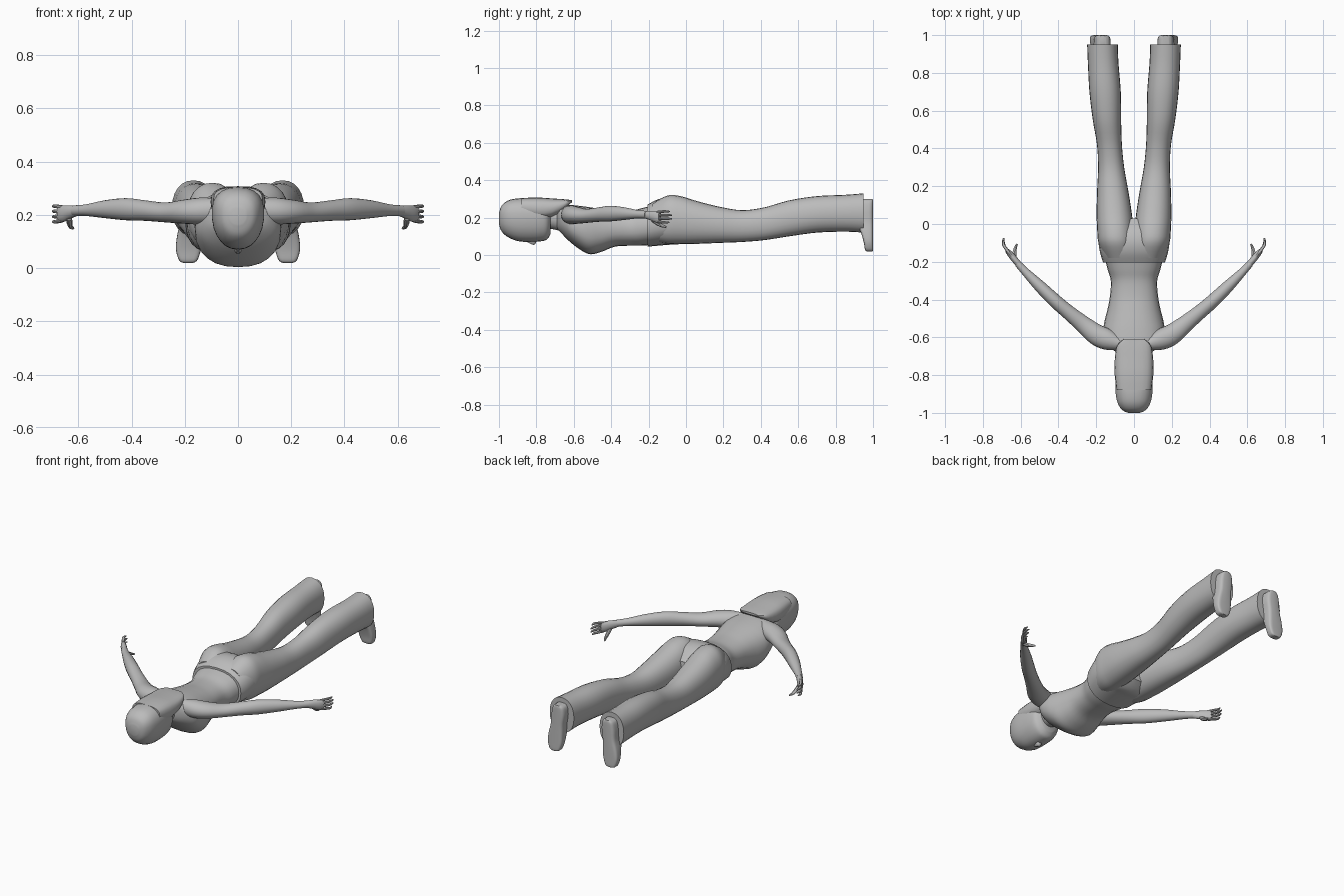
import bpy, bmesh, math
from mathutils import Vector

mat = bpy.data.materials.new("plain grey")
mat.diffuse_color = (0.5, 0.5, 0.5, 1)


def spline(rows, steps):
    """Catmull-Rom interpolation of section rows."""
    out = []
    for i in range(len(rows) - 1):
        a, b = rows[max(i - 1, 0)], rows[i]
        c, d = rows[i + 1], rows[min(i + 2, len(rows) - 1)]
        for s in range(steps):
            t = s / steps
            out.append([0.5 * (2 * q + (r - p) * t + (2 * p - 5 * q + 4 * r - w) * t * t
                               + (3 * q - p - 3 * r + w) * t ** 3)
                        for p, q, r, w in zip(a, b, c, d)])
    return out + [list(rows[-1])]


def loft(name, rows, sides=24, steps=4, power=2.0, taper=0.0, mirror=False, upright=False):
    """Skin rounded sections; each row is x, y, z low, z high, half width."""
    pts = spline(rows, steps) if steps > 1 else rows
    bm = bmesh.new()
    rings = []
    for i, (x, y, lo, hi, hw) in enumerate(pts):
        p, n = pts[max(i - 1, 0)], pts[min(i + 1, len(pts) - 1)]
        t = Vector((n[0] - p[0], n[1] - p[1]))
        # body sections stay square to y, arms follow their path
        t = t.normalized() if abs(t.x) > 0.4 * abs(t.y) else Vector((0, 1))
        ring = []
        for k in range(sides):
            a = 2 * math.pi * k / sides
            c, s = math.cos(a), math.sin(a)
            u = math.copysign(abs(c) ** (2 / power), c) * hw * (1 + taper * s)
            v = math.copysign(abs(s) ** (2 / power), s)
            co = Vector((x + t.y * u, y - t.x * u, (lo + hi) / 2 + v * (hi - lo) / 2))
            ring.append(bm.verts.new((co.x, co.z, co.y) if upright else co))
        rings.append(ring)
    for r, q in zip(rings, rings[1:]):
        for k in range(sides):
            j = (k + 1) % sides
            bm.faces.new((r[k], r[j], q[j], q[k]))
    bm.faces.new(rings[0])
    bm.faces.new(rings[-1])
    bmesh.ops.recalc_face_normals(bm, faces=bm.faces)
    me = bpy.data.meshes.new(name)
    bm.to_mesh(me)
    bm.free()
    me.materials.append(mat)
    ob = bpy.data.objects.new(name, me)
    bpy.context.collection.objects.link(ob)
    bpy.ops.object.select_all(action='DESELECT')
    ob.select_set(True)
    bpy.context.view_layer.objects.active = ob
    bpy.ops.object.shade_smooth_by_angle(angle=math.radians(40))
    if mirror:
        ob.modifiers.new("mirror", 'MIRROR')
    return ob


# Torso, chest facing down
loft("torso", [
    (0, -0.69, 0.14, 0.265, 0.06), (0, -0.665, 0.115, 0.268, 0.115),
    (0, -0.62, 0.07, 0.268, 0.155), (0, -0.56, 0.025, 0.262, 0.162),
    (0, -0.51, 0.004, 0.255, 0.155), (0, -0.45, 0.018, 0.245, 0.14),
    (0, -0.38, 0.045, 0.235, 0.127), (0, -0.3, 0.05, 0.235, 0.123),
    (0, -0.24, 0.05, 0.25, 0.14), (0, -0.18, 0.055, 0.265, 0.155)], power=2.3)

# Neck
loft("neck", [(0, -0.79, 0.15, 0.26, 0.055), (0, -0.72, 0.14, 0.262, 0.055),
              (0, -0.64, 0.12, 0.262, 0.07)])

# Head, nose and hair
loft("head", [
    (0, -1.0, 0.165, 0.225, 0.03), (0, -0.985, 0.125, 0.265, 0.062),
    (0, -0.95, 0.095, 0.292, 0.085), (0, -0.9, 0.075, 0.303, 0.096),
    (0, -0.84, 0.07, 0.304, 0.098), (0, -0.78, 0.073, 0.302, 0.095),
    (0, -0.745, 0.082, 0.298, 0.085), (0, -0.725, 0.11, 0.28, 0.06)],
    power=2.3, taper=0.14)
loft("nose", [(0, -0.86, 0.075, 0.11, 0.008), (0, -0.815, 0.053, 0.11, 0.018),
              (0, -0.80, 0.07, 0.11, 0.012)], sides=10)
loft("hair", [
    (0, -0.88, 0.21, 0.304, 0.092), (0, -0.8, 0.19, 0.308, 0.102),
    (0, -0.72, 0.2, 0.303, 0.102), (0, -0.66, 0.235, 0.299, 0.094),
    (0, -0.63, 0.265, 0.296, 0.08), (0, -0.61, 0.282, 0.294, 0.055)],
    power=2.8, sides=20, steps=2)

# Trousers: hips and two flared legs
loft("hips", [
    (0, -0.205, 0.045, 0.27, 0.163), (0, -0.15, 0.05, 0.298, 0.18),
    (0, -0.09, 0.055, 0.306, 0.188), (0, -0.03, 0.06, 0.288, 0.18),
    (0, 0.03, 0.1, 0.24, 0.1)], power=2.3)
loft("leg", [
    (0.08, -0.18, 0.075, 0.275, 0.075), (0.094, -0.1, 0.06, 0.318, 0.094),
    (0.099, -0.03, 0.058, 0.315, 0.096), (0.105, 0.06, 0.06, 0.288, 0.093),
    (0.113, 0.18, 0.065, 0.258, 0.082), (0.121, 0.3, 0.07, 0.24, 0.069),
    (0.13, 0.42, 0.08, 0.255, 0.066), (0.143, 0.55, 0.1, 0.292, 0.075),
    (0.153, 0.7, 0.12, 0.315, 0.083), (0.163, 0.85, 0.125, 0.322, 0.081),
    (0.167, 0.95, 0.12, 0.33, 0.081)], power=2.2, mirror=True)

# Shoes: toes point down, soles face the back (rows: x, height, y range, half width)
loft("shoe", [
    (0.187, 0.02, 0.965, 0.997, 0.018), (0.187, 0.03, 0.957, 1.0, 0.034),
    (0.186, 0.07, 0.95, 1.0, 0.047), (0.182, 0.12, 0.935, 1.0, 0.047),
    (0.174, 0.18, 0.91, 1.0, 0.042), (0.168, 0.24, 0.9, 1.0, 0.044),
    (0.166, 0.285, 0.9, 1.0, 0.036), (0.166, 0.3, 0.91, 0.998, 0.018)],
    power=4.5, mirror=True, upright=True)

# Arms spread out and swept toward the feet
loft("arm", [
    (0.07, -0.635, 0.175, 0.262, 0.035), (0.14, -0.612, 0.165, 0.265, 0.055),
    (0.2, -0.585, 0.167, 0.258, 0.055), (0.27, -0.53, 0.172, 0.247, 0.045),
    (0.35, -0.465, 0.178, 0.255, 0.038), (0.42, -0.405, 0.18, 0.263, 0.036),
    (0.5, -0.328, 0.188, 0.255, 0.031), (0.57, -0.258, 0.196, 0.24, 0.022),
    (0.615, -0.21, 0.196, 0.236, 0.018)], sides=20, mirror=True)

# Hands: palm, four stacked fingers and a thumb
loft("palm", [
    (0.6, -0.225, 0.198, 0.234, 0.016), (0.63, -0.19, 0.186, 0.237, 0.017),
    (0.655, -0.16, 0.174, 0.236, 0.016), (0.672, -0.14, 0.175, 0.234, 0.011)],
    sides=14, mirror=True)
for i, reach in enumerate((-0.01, 0.002, 0.004, -0.008)):
    z = 0.179 + 0.0165 * i
    spread = (i - 1.5) * 0.003
    loft("finger", [
        (0.66, -0.155, z - 0.008, z + 0.008, 0.009),
        (0.685, -0.12, z + spread - 0.007, z + spread + 0.007, 0.008),
        (0.692, -0.095 + reach, z + spread - 0.006, z + spread + 0.006, 0.007),
        (0.69, -0.078 + reach, z + spread - 0.003, z + spread + 0.003, 0.003)],
        sides=8, steps=2, mirror=True)
loft("thumb", [
    (0.635, -0.185, 0.178, 0.206, 0.012), (0.633, -0.155, 0.158, 0.184, 0.011),
    (0.628, -0.125, 0.147, 0.165, 0.008), (0.618, -0.105, 0.146, 0.154, 0.004)],
    sides=8, steps=2, mirror=True)
